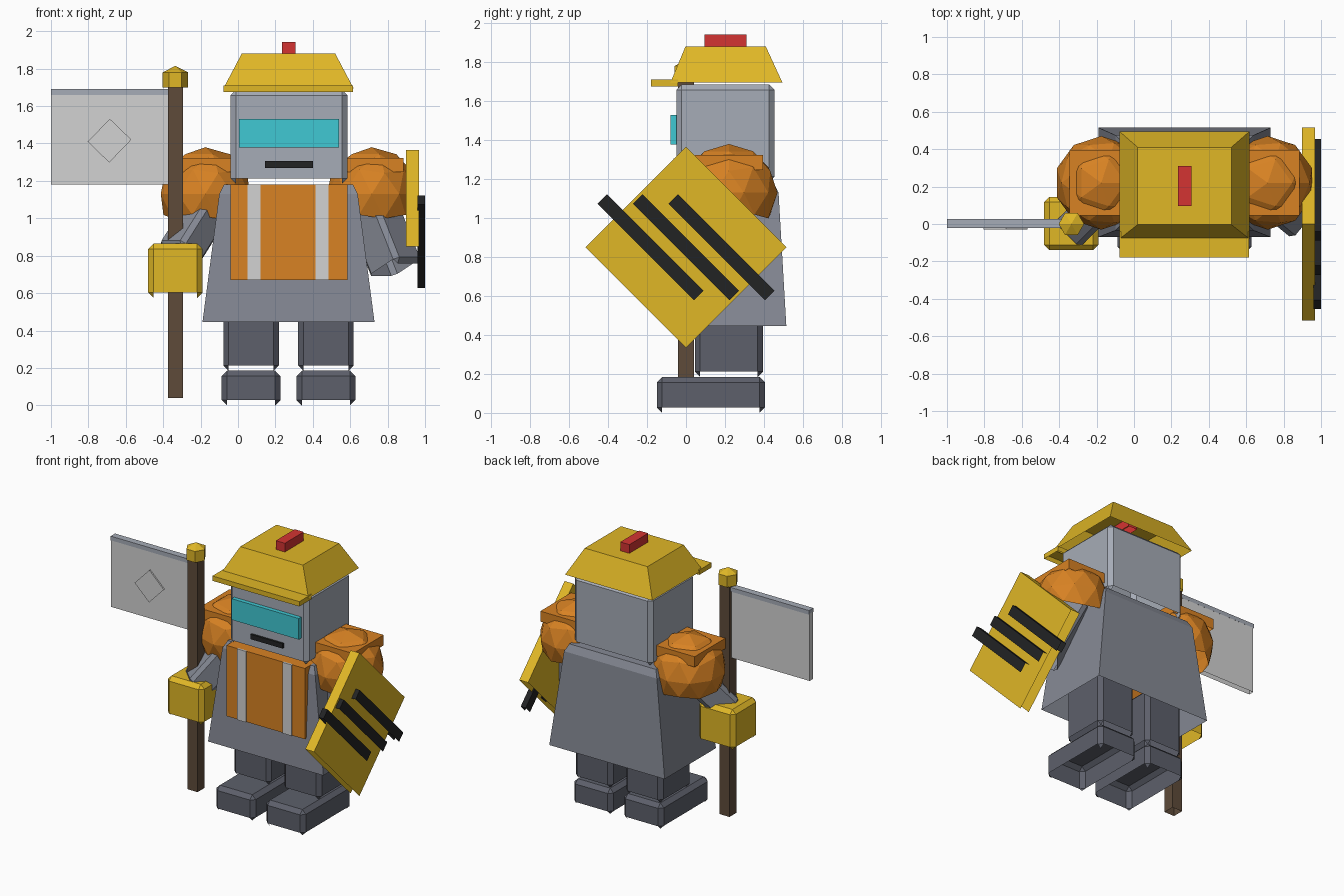
import bpy, bmesh, math
from mathutils import Matrix, Vector

cube = bpy.data.objects.get("Cube")
if cube:
    bpy.data.objects.remove(cube, do_unlink=True)


def material(name, rgb):
    lin = [((c / 255 + 0.055) / 1.055) ** 2.4 for c in rgb] + [1]
    m = bpy.data.materials.new(name)
    m.use_nodes = True
    m.diffuse_color = lin
    m.node_tree.nodes["Principled BSDF"].inputs["Base Color"].default_value = lin
    return m


YELLOW = material("yellow", (224, 183, 38))
ORANGE = material("orange", (216, 130, 35))
LIGHT = material("light grey", (166, 172, 183))
COAT = material("coat grey", (134, 138, 149))
DARK = material("dark grey", (93, 96, 107))
WHITE = material("off white", (210, 210, 210))
RED = material("red", (212, 52, 50))
CYAN = material("cyan", (64, 200, 212))
BLACK = material("black", (34, 35, 36))
BROWN = material("brown", (94, 75, 58))


def finish(name, bm, mat):
    # Every part is an open shell: faces that point down are left out
    bmesh.ops.recalc_face_normals(bm, faces=bm.faces)
    bm.normal_update()
    down = [f for f in bm.faces if f.normal.z < -0.6]
    bmesh.ops.delete(bm, geom=down, context='FACES')
    me = bpy.data.meshes.new(name)
    bm.to_mesh(me)
    bm.free()
    me.materials.append(mat)
    ob = bpy.data.objects.new(name, me)
    bpy.context.collection.objects.link(ob)
    return ob


def block(name, mat, center, size, bevel=0, rot=None):
    bm = bmesh.new()
    bmesh.ops.create_cube(bm, size=1)
    bmesh.ops.scale(bm, vec=size, verts=bm.verts)
    if bevel:
        bmesh.ops.bevel(bm, geom=list(bm.edges), offset=bevel, segments=1,
                        profile=0.5, affect='EDGES')
    if rot:
        bmesh.ops.transform(bm, matrix=rot, verts=bm.verts)
    bmesh.ops.translate(bm, vec=center, verts=bm.verts)
    return finish(name, bm, mat)


def box(name, mat, x, y, z, bevel=0):
    """Block given by its (min, max) range on each axis."""
    return block(name, mat, [sum(r) / 2 for r in (x, y, z)],
                 [r[1] - r[0] for r in (x, y, z)], bevel)


def limb(name, mat, a, b, width, bevel):
    a, b = Vector(a), Vector(b)
    rot = (b - a).to_track_quat('-Z', 'Y').to_matrix().to_4x4()
    return block(name, mat, (a + b) / 2, (width, width, (b - a).length), bevel, rot)


def loft(name, mat, sections):
    """Stack of rectangles: (z, x min, x max, y min, y max)."""
    bm = bmesh.new()
    rings = [[bm.verts.new(p) for p in
              ((x0, y0, z), (x1, y0, z), (x1, y1, z), (x0, y1, z))]
             for z, x0, x1, y0, y1 in sections]
    for lo, hi in zip(rings, rings[1:]):
        for i in range(4):
            j = (i + 1) % 4
            bm.faces.new((lo[i], lo[j], hi[j], hi[i]))
    bm.faces.new(rings[-1])
    bm.faces.new(rings[0][::-1])
    return finish(name, bm, mat)


MID = 0.27  # centre line of the figure

# Legs, boots and shoulder armour, one per side
for side, s in (("left", 1), ("right", -1)):
    x = MID + s * 0.2
    box(side + "_leg", DARK, (x - 0.148, x + 0.148), (0.045, 0.395), (0.185, 0.6), 0.027)
    box(side + "_boot", DARK, (x - 0.157, x + 0.157), (-0.15, 0.405), (0, 0.185), 0.028)

    bm = bmesh.new()
    bmesh.ops.create_icosphere(bm, subdivisions=2, radius=0.25)
    bmesh.ops.translate(bm, vec=(MID + s * 0.445, 0.22, 1.13), verts=bm.verts)
    finish(side + "_shoulder_ball", bm, ORANGE)
    block(side + "_shoulder_plate", ORANGE, (MID + s * 0.445, 0.22, 1.285),
          (0.34, 0.35, 0.075))

# Coat, vest and reflective stripes
loft("coat", COAT, [(0.445, -0.19, 0.73, -0.07, 0.515),
                    (1.13, -0.10, 0.64, -0.035, 0.475),
                    (1.18, -0.075, 0.615, -0.01, 0.45)])
box("vest", ORANGE, (-0.04, 0.585), (-0.075, 0.1), (0.67, 1.18))
for name, x in (("right_stripe", 0.085), ("left_stripe", 0.45)):
    box(name, WHITE, (x - 0.035, x + 0.035), (-0.083, -0.07), (0.67, 1.182))

# Head and face
box("head", LIGHT, (-0.04, 0.585), (-0.05, 0.455), (1.185, 1.685), 0.028)
box("visor", CYAN, (0.005, 0.54), (-0.08, -0.04), (1.378, 1.53))
box("mouth", BLACK, (0.145, 0.40), (-0.065, -0.04), (1.27, 1.305))

# Hard hat
loft("hat", YELLOW, [(1.695, -0.078, 0.618, -0.08, 0.495),
                     (1.88, 0.02, 0.52, -0.003, 0.41)])
box("hat_brim", YELLOW, (-0.078, 0.615), (-0.18, -0.04), (1.675, 1.71))
box("hat_light", RED, (0.235, 0.307), (0.095, 0.31), (1.82, 1.943))

# Arms and glove
limb("right_arm", COAT, (-0.1, 0.2, 1.15), (-0.32, -0.02, 0.8), 0.19, 0.025)
limb("left_arm", COAT, (0.68, 0.2, 1.15), (0.85, 0.06, 0.72), 0.22, 0.025)
box("right_glove", YELLOW, (-0.48, -0.19), (-0.14, 0.145), (0.575, 0.865), 0.028)

# Flag pole with six-sided finial
box("flag_pole", BROWN, (-0.375, -0.295), (-0.04, 0.04), (0.04, 1.7))
for name, r_top, z0, z1 in (("finial", 0.068, 1.7, 1.78), ("finial_tip", 0, 1.78, 1.815)):
    bm = bmesh.new()
    bmesh.ops.create_cone(bm, cap_ends=True, segments=6, radius1=0.068,
                          radius2=r_top, depth=z1 - z0)
    bmesh.ops.rotate(bm, matrix=Matrix.Rotation(math.radians(30 if abs(
        max(v.co.x for v in bm.verts) - 0.068) > 0.002 else 0), 3, 'Z'), verts=bm.verts)
    bmesh.ops.translate(bm, vec=(-0.335, 0, (z0 + z1) / 2), verts=bm.verts)
    finish(name, bm, YELLOW)

# Flag with top bar and square patch
box("flag", WHITE, (-1, -0.37), (-0.02, 0.02), (1.18, 1.665))
box("flag_bar", LIGHT, (-1, -0.37), (-0.022, 0.027), (1.66, 1.69))
block("flag_patch", WHITE, (-0.687, -0.023, 1.415), (0.17, 0.014, 0.16), 0,
      Matrix.Rotation(math.radians(-46), 4, 'Y'))

# Diamond shield with three bars
turn = Matrix.Rotation(math.radians(-45), 4, 'X')
block("shield", YELLOW, (0.933, 0, 0.85), (0.07, 0.73, 0.73), 0, turn)
for i in (-1, 0, 1):
    block("shield_bar", BLACK, (0.98, i * 0.183, 0.85), (0.04, 0.7, 0.069), 0, turn)
